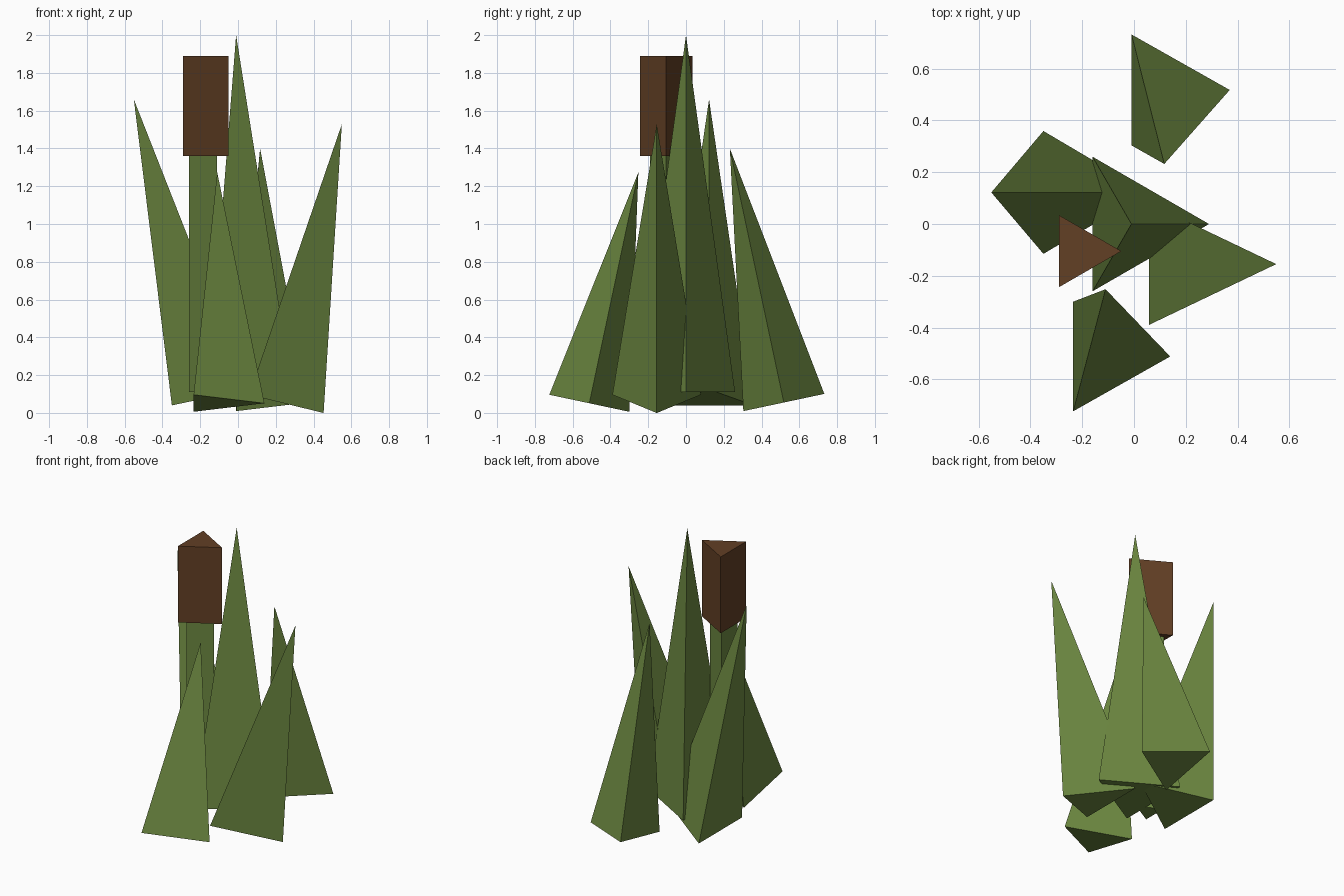
import bpy, bmesh
from math import radians, sin, cos, tau

if "Cube" in bpy.data.objects:
    bpy.data.objects.remove(bpy.data.objects["Cube"], do_unlink=True)


def make_material(name, rgb):
    mat = bpy.data.materials.new(name)
    mat.use_nodes = True
    colour = (*rgb, 1.0)
    mat.diffuse_color = colour
    mat.node_tree.nodes["Principled BSDF"].inputs["Base Color"].default_value = colour
    return mat


green = make_material("reed green", (0.15, 0.245, 0.052))
brown = make_material("seed head brown", (0.122, 0.05, 0.018))


def three_sided(name, mat, centre, radius, height, pointed, tilt=(0, 0)):
    """Triangular spike or prism, one corner towards +x, base centre as origin."""
    bm = bmesh.new()

    def ring(z):
        return [bm.verts.new((radius * cos(tau * i / 3), radius * sin(tau * i / 3), z))
                for i in range(3)]

    base = ring(0)
    bm.faces.new(base[::-1])
    if pointed:
        tip = bm.verts.new((0, 0, height))
        for i in range(3):
            bm.faces.new((base[i], base[(i + 1) % 3], tip))
    else:
        top = ring(height)
        bm.faces.new(top)
        for i in range(3):
            j = (i + 1) % 3
            bm.faces.new((base[i], base[j], top[j], top[i]))
    mesh = bpy.data.meshes.new(name)
    bm.to_mesh(mesh)
    bm.free()
    mesh.materials.append(mat)
    obj = bpy.data.objects.new(name, mesh)
    obj.location = centre
    obj.rotation_euler = (radians(tilt[0]), radians(tilt[1]), 0)
    bpy.context.collection.objects.link(obj)
    return obj


# Leaves: name, base centre, radius, length, tilt about x and y in degrees
leaves = [
    ("centre_leaf", (-0.01, 0, 0.11), 0.30, 1.89, (0, 0)),
    ("right_leaf", (-0.216, 0.122, 0.068), 0.274, 1.627, (0, -11.9)),
    ("back_leaf", (0.117, 0.518, 0.055), 0.253, 1.375, (12, 0)),
    ("left_leaf", (0.19, -0.155, 0.064), 0.271, 1.508, (0, 13.8)),
    ("front_leaf", (-0.11, -0.512, 0.051), 0.25, 1.25, (-12, 0)),
]
for name, centre, radius, length, tilt in leaves:
    three_sided(name, green, centre, radius, length, True, tilt)

# Stalk and the seed head on top of it
three_sided("stalk", green, (-0.21, -0.105, 0.11), 0.1, 1.3, False)
three_sided("seed_head", brown, (-0.21, -0.105, 1.36), 0.161, 0.53, False)
